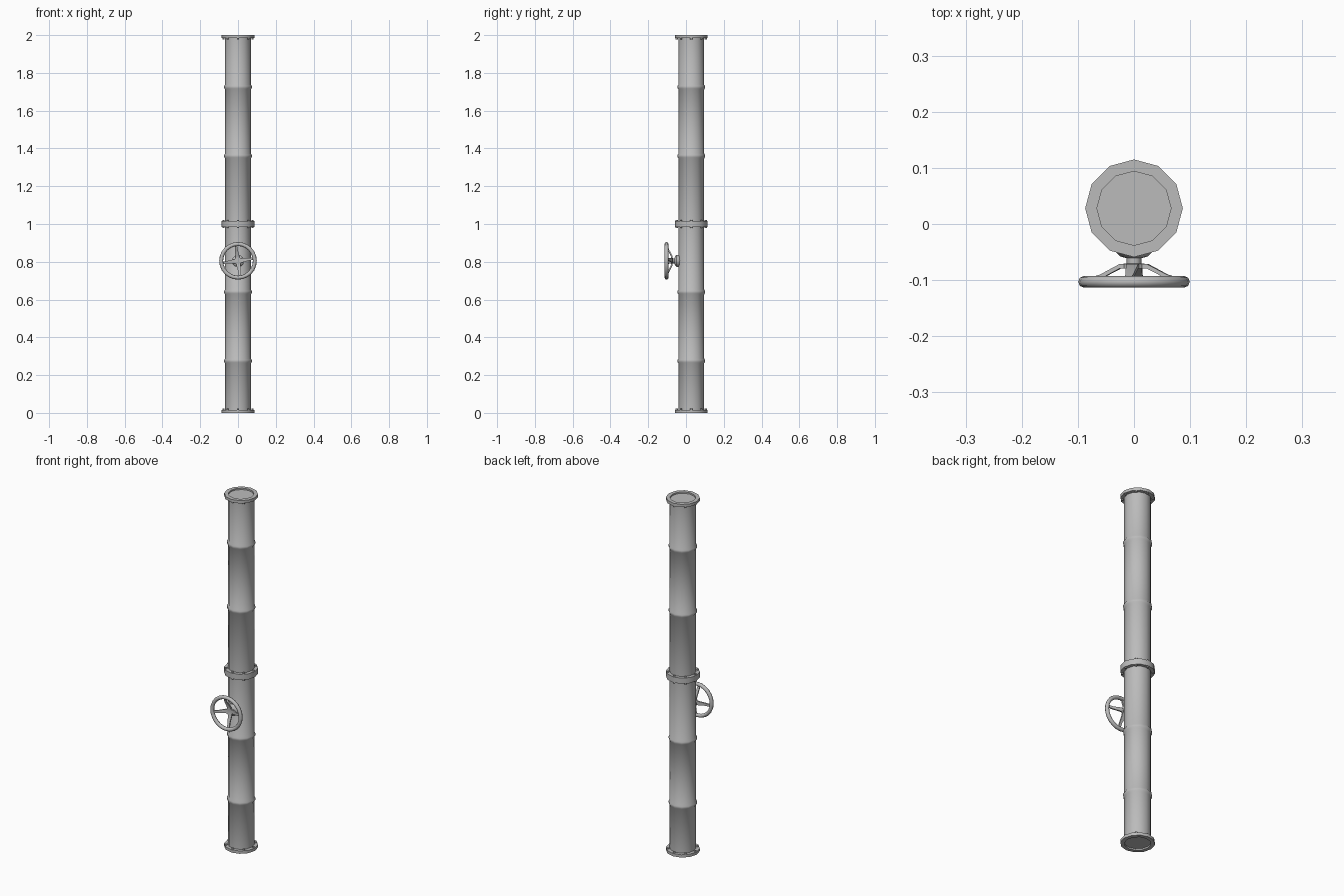
import bpy
import bmesh
from math import cos, sin, pi, radians
from mathutils import Matrix, Vector

cube = bpy.data.objects.get("Cube")
if cube:
    bpy.data.objects.remove(cube, do_unlink=True)

PIPE_Y = 0.028
WHEEL_Z = 0.805

grey = bpy.data.materials.new("grey metal")
grey.use_nodes = True
COLOUR = (0.5, 0.5, 0.5, 1)
grey.diffuse_color = COLOUR
grey.node_tree.nodes["Principled BSDF"].inputs["Base Color"].default_value = COLOUR


def finish(bm, name, angle=40):
    bmesh.ops.recalc_face_normals(bm, faces=bm.faces)
    mesh = bpy.data.meshes.new(name)
    bm.to_mesh(mesh)
    bm.free()
    mesh.materials.append(grey)
    obj = bpy.data.objects.new(name, mesh)
    bpy.context.collection.objects.link(obj)
    bpy.ops.object.select_all(action="DESELECT")
    obj.select_set(True)
    bpy.context.view_layer.objects.active = obj
    bpy.ops.object.shade_smooth_by_angle(angle=radians(angle))
    return obj


def lathe(name, profile, sides, matrix):
    """Turn (radius, height) points about the local z axis and cap both ends."""
    bm = bmesh.new()
    rings = []
    for r, z in profile:
        rings.append([bm.verts.new(matrix @ Vector((r * cos(2 * pi * i / sides),
                                                    r * sin(2 * pi * i / sides), z)))
                      for i in range(sides)])
    for low, high in zip(rings, rings[1:]):
        for i in range(sides):
            j = (i + 1) % sides
            bm.faces.new((low[i], low[j], high[j], high[i]))
    bm.faces.new(rings[0][::-1])
    bm.faces.new(rings[-1])
    return finish(bm, name)


# Pipe section: recessed end, flange, two raised ribs, flange
R, FLANGE, THICK, RECESS = 0.068, 0.087, 0.016, 0.008
profile = [(0.066, RECESS), (0.066, 0), (FLANGE, 0), (FLANGE, THICK), (R, THICK)]
for z in (0.275, 0.64):
    profile += [(R, z - 0.013), (R + 0.005, z - 0.006),
                (R + 0.005, z + 0.006), (R, z + 0.013)]
profile += [(R, 1 - THICK), (FLANGE, 1 - THICK), (FLANGE, 1)]

axis = Matrix.Translation((0, PIPE_Y, 0))
flip = Matrix.Translation((0, PIPE_Y, 2)) @ Matrix.Scale(-1, 4, (0, 0, 1))
lathe("lower_pipe", profile, 12, axis)
lathe("upper_pipe", profile, 12, flip)

# Bolt heads on the inner side of each flange
bm = bmesh.new()
for z in (THICK, 1 - THICK, 1 + THICK, 2 - THICK):
    for i in range(8):
        a = i * pi / 4
        bmesh.ops.create_cone(
            bm, cap_ends=True, segments=6, radius1=0.006, radius2=0.006, depth=0.012,
            matrix=Matrix.Translation((0.077 * cos(a), PIPE_Y + 0.077 * sin(a), z)))
finish(bm, "flange_bolts")

# Valve base, stem and hub, pointing forward from the pipe
forward = Matrix.Translation((0, 0, WHEEL_Z)) @ Matrix.Rotation(pi / 2, 4, "X")
lathe("valve_stem", [(0.024, 0.03), (0.032, 0.042), (0.032, 0.05), (0.024, 0.058),
                     (0.013, 0.061), (0.013, 0.07), (0.02, 0.071), (0.02, 0.079)],
      12, forward)

# Handwheel rim
bpy.ops.mesh.primitive_torus_add(
    major_segments=24, minor_segments=8, major_radius=0.089, minor_radius=0.0105,
    location=(0, -0.103, WHEEL_Z), rotation=(pi / 2, 0, 0))
rim = bpy.context.object
rim.name = "wheel_rim"
rim.data.materials.append(grey)
bpy.ops.object.shade_smooth_by_angle(angle=radians(60))

# Four dished spokes: (distance out, y, half width)
SPOKE = [(0, -0.075, 0.011), (0.024, -0.075, 0.011),
         (0.06, -0.094, 0.007), (0.088, -0.102, 0.006)]
bm = bmesh.new()
for k in range(4):
    a = radians(8) + k * pi / 2
    rings = []
    for r, y, w in SPOKE:
        ring = []
        for side, dy in ((-w, -0.004), (w, -0.004), (w, 0.004), (-w, 0.004)):
            ring.append(bm.verts.new((r * cos(a) - side * sin(a), y + dy,
                                      WHEEL_Z + r * sin(a) + side * cos(a))))
        rings.append(ring)
    for near, far in zip(rings, rings[1:]):
        for i in range(4):
            j = (i + 1) % 4
            bm.faces.new((near[i], near[j], far[j], far[i]))
    bm.faces.new(rings[0][::-1])
    bm.faces.new(rings[-1])
finish(bm, "wheel_spokes")
